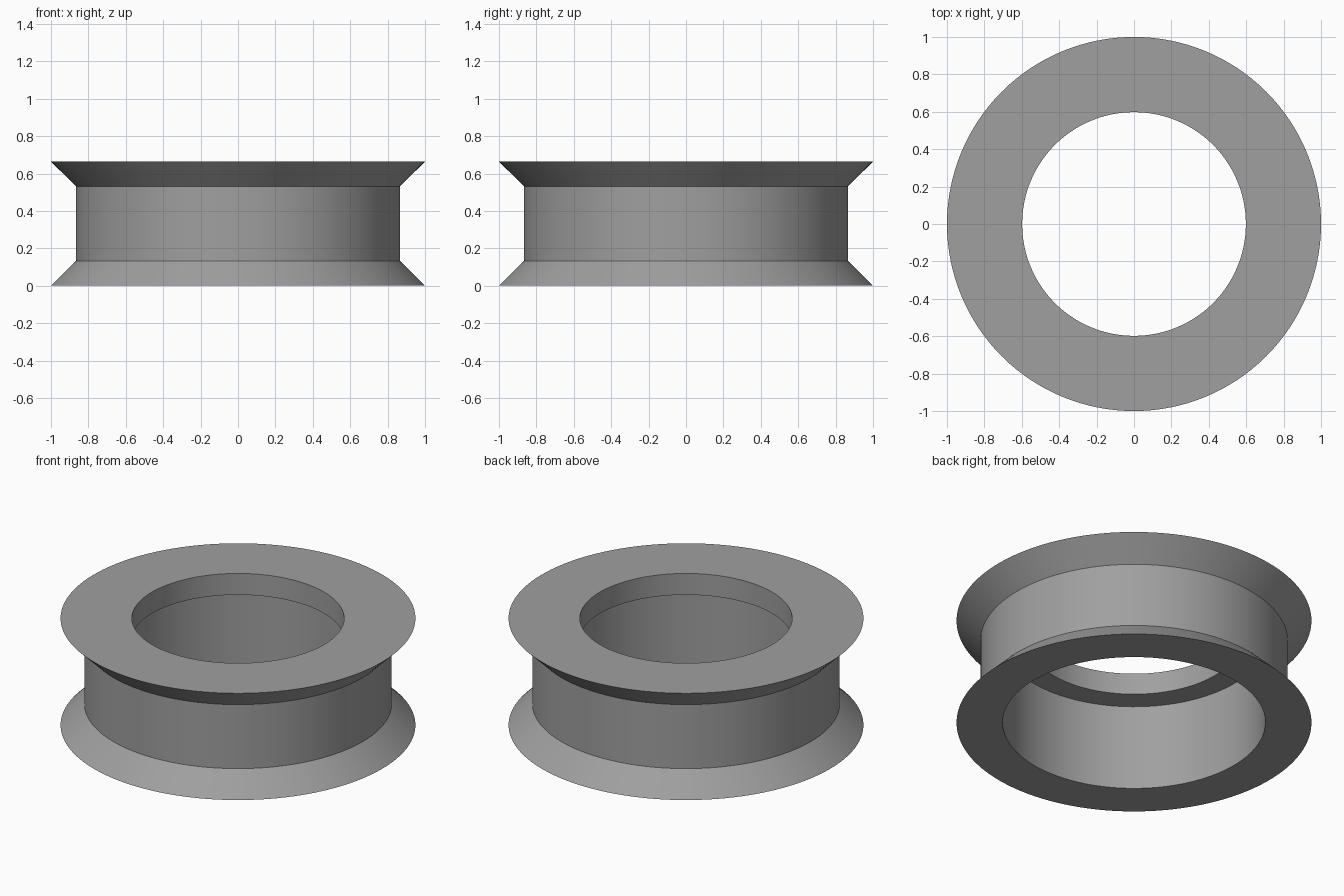
import bpy, bmesh, math

if "Cube" in bpy.data.objects:
    bpy.data.objects.remove(bpy.data.objects["Cube"])

SEGMENTS = 128

grey = bpy.data.materials.new("mid grey")
grey.diffuse_color = (0.35, 0.35, 0.35, 1)
grey.use_nodes = True
grey.node_tree.nodes["Principled BSDF"].inputs["Base Color"].default_value = grey.diffuse_color

# Closed cross-section (radius, height): flared flanges, groove, stepped bore
profile = [
    (0.74, 0.0), (1.0, 0.0),          # bottom face
    (0.866, 0.133), (0.866, 0.531),   # groove wall
    (1.0, 0.664), (0.598, 0.664),     # top face
    (0.598, 0.531), (0.74, 0.531),    # lip and step inside the bore
]


def lathe(name, points, material):
    """Revolve a closed profile around the z axis."""
    bm = bmesh.new()
    rings = []
    for i in range(SEGMENTS):
        a = 2 * math.pi * i / SEGMENTS
        rings.append([bm.verts.new((r * math.cos(a), r * math.sin(a), z))
                      for r, z in points])
    n = len(points)
    for i in range(SEGMENTS):
        here, there = rings[i], rings[(i + 1) % SEGMENTS]
        for j in range(n):
            k = (j + 1) % n
            bm.faces.new((here[j], there[j], there[k], here[k]))
    bmesh.ops.recalc_face_normals(bm, faces=bm.faces)
    mesh = bpy.data.meshes.new(name)
    bm.to_mesh(mesh)
    bm.free()
    mesh.materials.append(material)
    obj = bpy.data.objects.new(name, mesh)
    bpy.context.collection.objects.link(obj)
    bpy.context.view_layer.objects.active = obj
    obj.select_set(True)
    bpy.ops.object.shade_smooth_by_angle(angle=math.radians(30))
    return obj


lathe("grooved_wheel", profile, grey)
